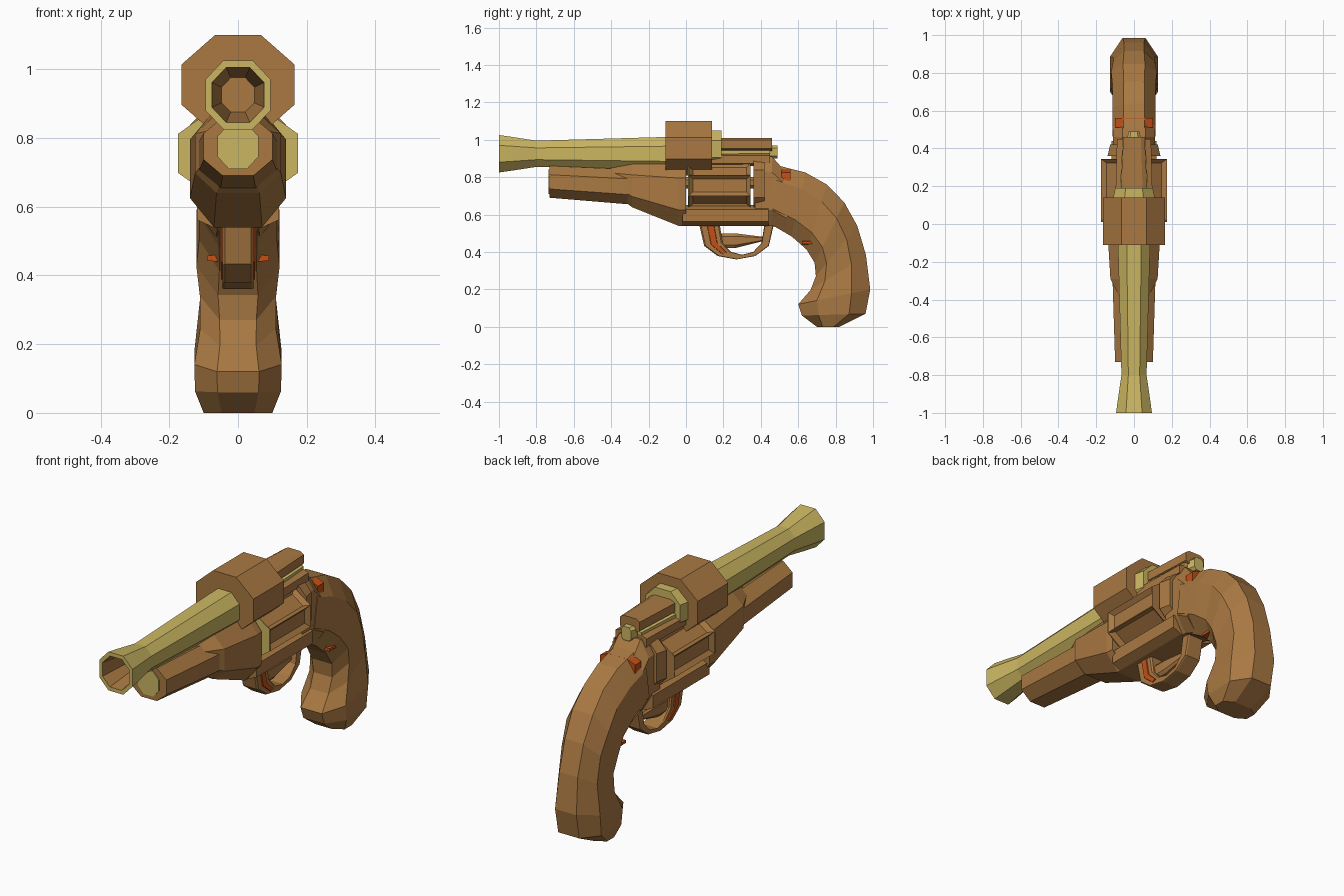
import bpy
import bmesh
from math import cos, sin, pi
from mathutils import Vector

if "Cube" in bpy.data.objects:
    bpy.data.objects.remove(bpy.data.objects["Cube"])


def material(name, red, green, blue):
    mat = bpy.data.materials.new(name)
    mat.use_nodes = True
    mat.diffuse_color = (red, green, blue, 1)
    shader = mat.node_tree.nodes["Principled BSDF"]
    shader.inputs["Base Color"].default_value = (red, green, blue, 1)
    return mat


brown = material("brown", red=.4, green=.19, blue=.055)
brass = material("brass yellow", red=.6, green=.47, blue=.12)
rust = material("rust orange", red=.55, green=.08, blue=.008)


def point(y, z):
    return Vector((0, y, z))


def loft(name, sections, color=brown, inner=None, edge=.45, flute=0):
    """Skin eight-sided sections, each given as low point, high point, half width.
    edge sets how boxy they are; inner colours the first band; flute sinks the sides."""
    bm = bmesh.new()
    quarter = [Vector((1, -edge)), Vector((1, edge))]
    corners = []
    for turn in range(4):
        corners += quarter
        quarter = [Vector((-c.y, c.x)) for c in quarter]
    rings = []
    for low, high, half in sections:
        middle, rise = (low + high) / 2, (high - low) / 2
        rings.append([bm.verts.new(middle + rise * c.y + Vector((half * c.x, 0, 0)))
                      for c in corners])
    bm.faces.new(rings[0])
    for ring, following in zip(rings, rings[1:]):
        for j in range(len(ring)):
            bm.faces.new((ring[j], ring[j - 1], following[j - 1], following[j]))
    bm.faces.new(reversed(rings[-1]))
    if inner:
        for face in bm.faces:
            face.material_index = int(all(v in rings[0] + rings[1] for v in face.verts))
    bmesh.ops.recalc_face_normals(bm, faces=bm.faces)
    if flute:
        sides = [f for f in bm.faces if abs(f.normal.y) < .1]
        bmesh.ops.inset_individual(bm, faces=sides, thickness=.03, depth=-flute)
    mesh = bpy.data.meshes.new(name)
    bm.to_mesh(mesh)
    bm.free()
    mesh.materials.append(color)
    if inner:
        mesh.materials.append(inner)
    part = bpy.data.objects.new(name, mesh)
    bpy.context.collection.objects.link(part)


def block(name, front, back, low, high, half, taper=1, **style):
    """Straight part along y whose width may taper towards the back."""
    loft(name, [(point(front, low), point(front, high), half),
                (point(back, low), point(back, high), half * taper)], **style)


def bend(start, pull, end, t):
    """Point on a quadratic curve."""
    return start.lerp(pull, t).lerp(pull.lerp(end, t), t)


def bow(y, z, reach, drop, angle):
    """Point on a squared-off half loop hanging below z."""
    return point(y + reach * cos(angle), z - drop * abs(sin(angle)) ** .7)


# Flared barrel with a dark hollow bore
barrel = []
for y, radius in [(-.8, .05), (-1, .08), (-1, .1), (-.93, .09), (-.8, .07), (-.1, .09), (.15, .09)]:
    centre, rise = point(y, .925), point(0, radius)
    barrel.append((centre - rise, centre + rise, radius * .95))
loft("barrel", barrel, color=brass, inner=brown)
block("barrel_collar", front=-.11, back=.14, low=.81, high=1.1, half=.165, edge=.4)
block("collar_ring", front=.14, back=.19, low=.85, high=1.05, half=.11, taper=.9, color=brass)

# Lower tube with a brass plug
loft("lower_tube", [(point(-.73, .69), point(-.73, .86), .1),
                    (point(-.25, .65), point(-.25, .84), .115)])
block("tube_plug", front=-.735, back=-.73, low=.71, high=.84, half=.06, color=brass)

# Frame around the cylinder window
loft("frame_front", [(point(-.42, .75), point(-.42, .85), .06),
                     (point(-.29, .64), point(-.29, .87), .125),
                     (point(-.04, .54), point(-.04, .88), .14),
                     (point(0, .54), point(0, .88), .135)], edge=.5)
block("frame_bottom", front=-.02, back=.44, low=.54, high=.65, half=.12, edge=.6)
block("frame_top", front=.08, back=.45, low=.86, high=.93, half=.1, taper=.9, edge=.6)
block("recoil_shield", front=.36, back=.42, low=.62, high=.91, half=.14, taper=.9, edge=.5)
loft("frame_rear", [(point(.37, .54), point(.37, .92), .11),
                    (point(.46, .54), point(.46, .91), .11),
                    (point(.54, .51), point(.54, .82), .115)], edge=.55)

# Fluted cylinder with a brass front plate
block("cylinder", front=.015, back=.345, low=.63, high=.88, half=.175, flute=.02)
block("cylinder_face", front=.01, back=.015, low=.63, high=.88, half=.175, color=brass)
block("cylinder_axle", front=-.02, back=.38, low=.74, high=.8, half=.03)

# Sight rib and hammer
block("sight_rib", front=.19, back=.46, low=.94, high=1.01, half=.07, taper=.8, edge=.65)
block("rib_seat", front=.18, back=.45, low=.92, high=.945, half=.075, taper=.8,
      color=brass, edge=.7)
block("hammer", front=.44, back=.49, low=.9, high=.97, half=.04, taper=.7, color=brass, edge=.6)

# Curved grip, slightly waisted, between an inner and an outer curve
steps = 6
grip = []
for i in range(steps + 1):
    t = i / steps
    inside = bend(point(.45, .55), point(.85, .35), point(.6, .12), t)
    outside = bend(point(.5, .86), point(.95, .8), point(.985, .2), t)
    grip.append((inside, outside, .115 + .012 * cos(t * 4 * pi) * t))
grip += [(point(.62, .06), point(.96, .07), .125), (point(.7, 0), point(.82, 0), .1)]
loft("grip", grip, edge=.48)

# Rust marks on the grip
block("grip_band", front=.51, back=.56, low=.76, high=.845, half=.1, color=rust, edge=.55)
block("grip_marks", front=.62, back=.68, low=.44, high=.46, half=.09, color=rust, edge=.7)

# Trigger guard with a rust streak on its front, and the trigger
angles = [pi + pi * i / steps for i in range(steps + 1)]
loft("trigger_guard", [(bow(.3, .55, reach=.12, drop=.165, angle=a),
                        bow(.27, .55, reach=.2, drop=.19, angle=a), .045) for a in angles],
     edge=.85)
loft("guard_streak", [(bow(.29, .55, reach=.14, drop=.17, angle=a),
                       bow(.28, .55, reach=.17, drop=.18, angle=a), .05) for a in angles[:3]],
     color=rust, edge=.85)
loft("trigger", [(point(.17, .42), point(.17, .5), .03),
                 (point(.26, .42), point(.26, .5), .03),
                 (point(.42, .46), point(.42, .48), .02)], edge=.6)
